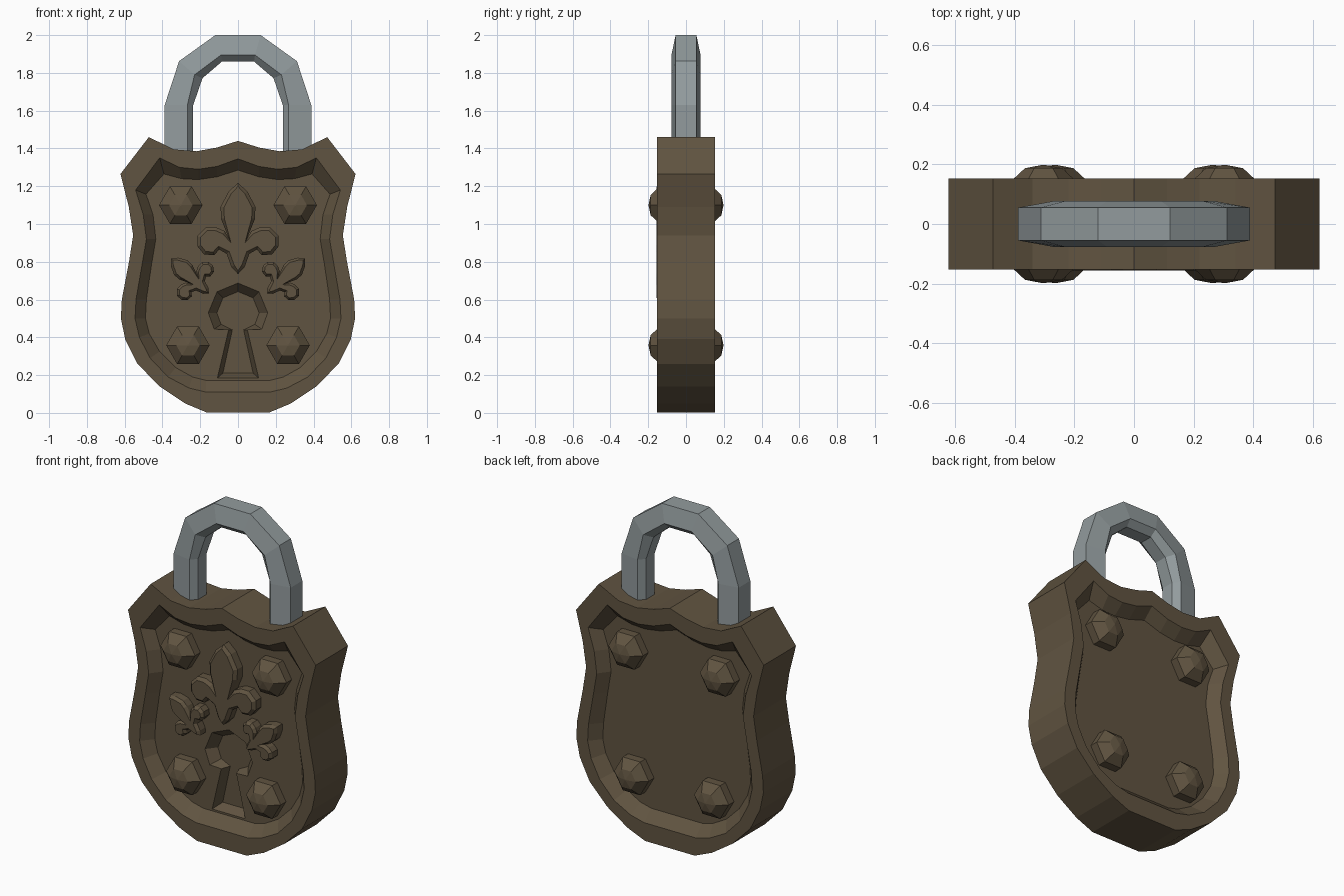
import bpy, bmesh, math
from mathutils import Matrix, Vector

if "Cube" in bpy.data.objects:
    bpy.data.objects.remove(bpy.data.objects["Cube"])


def material(name, rgb):
    m = bpy.data.materials.new(name)
    m.diffuse_color = (*rgb, 1)
    m.use_nodes = True
    m.node_tree.nodes["Principled BSDF"].inputs["Base Color"].default_value = m.diffuse_color
    return m


BRONZE = material("aged bronze", (0.118, 0.088, 0.052))
STEEL = material("grey steel", (0.29, 0.33, 0.34))
FACE, FLOOR = 0.153, 0.088        # depth of the rim and of the sunken panel


def finish(name, bm, mat):
    bmesh.ops.recalc_face_normals(bm, faces=bm.faces)
    me = bpy.data.meshes.new(name)
    bm.to_mesh(me)
    bm.free()
    ob = bpy.data.objects.new(name, me)
    bpy.context.collection.objects.link(ob)
    me.materials.append(mat)
    return ob


def mirrored(half):
    """Close a right-hand half outline by mirroring it across x = 0."""
    return half + [(-x, z) for x, z in reversed(half) if x > 1e-6]


def loft(name, rings, mat, closed=False):
    """Join equal-length rings of 3D points; cap the ends unless closed."""
    bm = bmesh.new()
    loops = [[bm.verts.new(p) for p in r] for r in rings]
    n = len(loops[0])
    for a, b in zip(loops, loops[1:]):
        for i in range(n):
            j = (i + 1) % n
            bm.faces.new((a[i], a[j], b[j], b[i]))
    bm.faces.new(loops[0])
    bm.faces.new(loops[-1])
    return finish(name, bm, mat)


def at(outline, y):
    return [(x, y, z) for x, z in outline]


# lock body: shield outline, raised rim, sunken panels front and back
outer = mirrored([(0, 1.44), (.11, 1.405), (.22, 1.385), (.34, 1.395), (.472, 1.46),
                  (.622, 1.265), (.578, 1.09), (.555, .94), (.577, .80), (.615, .6),
                  (.62, .5), (.597, .39), (.532, .26), (.415, .14), (.28, .05), (.165, .002)])
rim = mirrored([(0, 1.345), (.11, 1.305), (.21, 1.29), (.31, 1.30), (.415, 1.35),
                (.542, 1.18), (.502, 1.05), (.485, .92), (.507, .79), (.54, .6),
                (.545, .5), (.522, .4), (.465, .29), (.37, .19), (.26, .132), (.17, .11)])
panel = mirrored([(0, 1.285), (.11, 1.25), (.21, 1.235), (.30, 1.24), (.392, 1.265),
                  (.487, 1.158), (.45, 1.05), (.435, .92), (.457, .79), (.485, .6),
                  (.49, .5), (.47, .42), (.415, .325), (.33, .24), (.24, .19), (.17, .172)])
body = loft("lock_body", [at(panel, -FLOOR), at(rim, -FACE), at(outer, -FACE),
                          at(outer, FACE), at(rim, FACE), at(panel, FLOOR)], BRONZE)


# keyhole: bevelled pocket cut into the front panel
def keyhole(r, neck, foot, bottom):
    arc = [(r * math.sin(a), .53 + r * math.cos(a)) for a in
           (math.radians(45 * k) for k in range(4))]
    arc[3] = (neck, .44)
    arc.insert(3, (r * .8, .53 - r * .55))
    return mirrored(arc + [(foot, bottom)])


wide, tight = keyhole(.158, .05, .11, .183), keyhole(.112, .03, .08, .21)
cutter = loft("keyhole_cutter", [at(wide, -.12), at(wide, -FLOOR - .001),
                                 at(tight, -.03)], BRONZE)
cutter.hide_render = True
mod = body.modifiers.new("keyhole", 'BOOLEAN')
mod.operation, mod.solver, mod.object = 'DIFFERENCE', 'EXACT', cutter
bpy.context.view_layer.objects.active = body
bpy.ops.object.modifier_apply(modifier=mod.name)
bpy.data.objects.remove(cutter)

# hexagonal rivets on both faces
for side in (-1, 1):
    for sx in (-1, 1):
        for x, z in ((.303, 1.10), (.265, .358)):
            rings = [[(sx * x + r * math.cos(k * math.pi / 3), side * y,
                       z + r * math.sin(k * math.pi / 3)) for k in range(6)]
                     for r, y in ((.115, .075), (.115, .138), (.062, .187), (.004, .198))]
            loft("rivet", rings, BRONZE)

# fleur ornaments: outline raised from the panel, with a chamfered front edge
petals = mirrored([(0, .24), (.05, .195), (.092, .115), (.09, .05), (.045, -.06),
                   (.07, -.015), (.115, .005), (.17, .005), (.215, -.04), (.215, -.095),
                   (.18, -.138), (.125, -.142), (.1, -.112), (.06, -.135), (.035, -.205),
                   (0, -.242)])


def fleur(name, x, z, scale, angle):
    place = Matrix.Translation((x, 0, z)) @ Matrix.Rotation(angle, 4, 'Y')
    bm = bmesh.new()
    base = [bm.verts.new(place @ Vector((px * scale, -.08, pz * scale))) for px, pz in petals]
    f = bm.faces.new(base)
    top = bmesh.ops.extrude_face_region(bm, geom=[f])["geom"]
    bmesh.ops.translate(bm, vec=(0, -.057, 0),
                        verts=[v for v in top if isinstance(v, bmesh.types.BMVert)])
    bmesh.ops.recalc_face_normals(bm, faces=bm.faces)
    front = min(bm.faces, key=lambda q: q.calc_center_median().y)
    bmesh.ops.inset_region(bm, faces=[front], thickness=.018 * scale ** .5, depth=0)
    bmesh.ops.translate(bm, vec=(0, -.018, 0), verts=front.verts)
    finish(name, bm, BRONZE)


fleur("large_fleur", 0, .977, 1, 0)
for s in (-1, 1):
    fleur("small_fleur", s * .255, .725, .57, s * math.radians(47))

# shackle: six-sided bar swept over a faceted arch
lines = [(.055, [(.388, 1.3), (.388, 1.63), (.312, 1.862), (.12, 2.0)]),
         (.077, [(.268, 1.3), (.268, 1.63), (.23, 1.79), (.09, 1.895)]),
         (.04, [(.237, 1.3), (.237, 1.63), (.188, 1.772), (.085, 1.86)])]
half = [[(x[k][0], y, x[k][1]) for y, x in lines]
        + [(x[k][0], -y, x[k][1]) for y, x in reversed(lines)] for k in range(4)]
loft("shackle", half + [[(-x, y, z) for x, y, z in r] for r in reversed(half)], STEEL)
